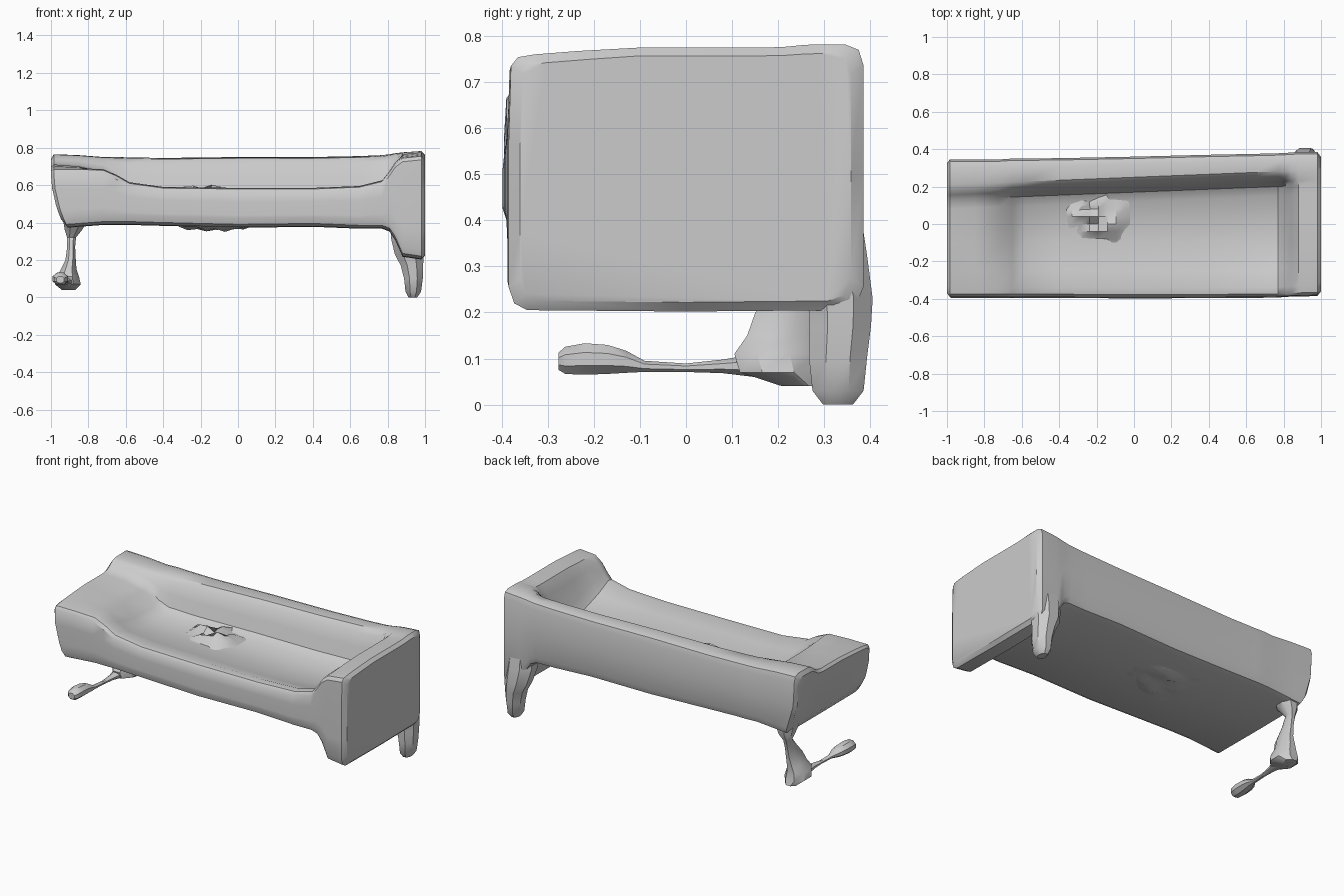
import bpy, bmesh, random
from math import cos, sin, tau, radians

random.seed(4)


def finish(bm, name):
    bmesh.ops.recalc_face_normals(bm, faces=bm.faces)
    me = bpy.data.meshes.new(name)
    bm.to_mesh(me)
    bm.free()
    ob = bpy.data.objects.new(name, me)
    bpy.context.collection.objects.link(ob)
    bpy.ops.object.select_all(action='DESELECT')
    ob.select_set(True)
    bpy.context.view_layer.objects.active = ob
    bpy.ops.object.shade_smooth_by_angle(angle=radians(35))
    return ob


def loft(name, rings):
    """Skin a list of equal-length point rings and cap both ends."""
    bm = bmesh.new()
    loops = [[bm.verts.new(p) for p in r] for r in rings]
    n = len(loops[0])
    for a, b in zip(loops, loops[1:]):
        for i in range(n):
            j = (i + 1) % n
            bm.faces.new((a[i], a[j], b[j], b[i]))
    bm.faces.new(loops[0])
    bm.faces.new(loops[-1][::-1])
    return finish(bm, name)


def section(x, yf, yb, bot, front, seat, back):
    """Side profile of the sofa at one station along its length."""
    yi = .17 + .04 * x
    rise = back - seat
    pts = [(yf + .04, bot), (yf + .012, bot + .015), (yf, bot + .05),
           (yf, bot * .7 + front * .3), (yf, bot * .35 + front * .65),
           (yf + .005, front - .025), (yf + .02, front - .006), (yf + .055, front),
           (yf + .15, front + (seat - front) * .5), (-.1, seat), (yi - .05, seat),
           (yi, seat + rise * .15), (yi + .025, seat + rise * .5),
           (yi + .05, seat + rise * .84), (yi + .08, seat + rise * .97),
           (yb - .04, back), (yb - .01, back - .012), (yb, back - .045),
           (yb, bot * .5 + back * .5), (yb, bot + .05),
           (yb - .015, bot + .012), (yb - .05, bot), (0, bot - .003)]
    # the left end curves inward toward its base
    lean = .85 if x < -.9 else 0
    return [(x + lean * max(0, .67 - z) ** 2, y, z) for y, z in pts]


# Sofa body: x, front y, back y, underside z, front rim z, seat z, backrest z
stations = [
    (-1.0, -.375, .325, .42, .68, .695, .74),
    (-.985, -.395, .345, .375, .69, .71, .765),
    (-.85, -.395, .345, .38, .69, .70, .76),
    (-.72, -.395, .345, .39, .685, .67, .75),
    (-.65, -.395, .35, .39, .655, .59, .75),
    (-.58, -.395, .35, .39, .615, .555, .748),
    (-.4, -.395, .352, .385, .59, .545, .745),
    (0, -.398, .36, .375, .585, .54, .75),
    (.4, -.396, .37, .38, .585, .53, .75),
    (.65, -.395, .375, .37, .595, .53, .755),
    (.77, -.393, .378, .37, .625, .535, .76),
    (.81, -.39, .38, .355, .675, .59, .765),
    (.84, -.388, .382, .31, .72, .70, .77),
    (.88, -.388, .384, .22, .75, .765, .775),
    (.98, -.385, .385, .205, .76, .775, .782),
    (1.0, -.36, .358, .225, .742, .757, .762),
]
loft("sofa_body", [section(*s) for s in stations])


def tube(name, rows, sides=8, along='z'):
    """Rows are x, y, z, half width, half depth; rings face z or y."""
    rings = []
    for x, y, z, a, b in rows:
        ring = []
        for k in range(sides):
            c, s = a * cos(tau * (k + .5) / sides), b * sin(tau * (k + .5) / sides)
            ring.append((x + c, y + s, z) if along == 'z' else (x + c, y, z + s))
        rings.append(ring)
    return loft(name, rings)


# Right rear leg
tube("right_rear_leg", [
    (.935, .33, 0, .025, .035), (.937, .33, .03, .045, .06),
    (.938, .33, .1, .054, .068), (.93, .335, .17, .065, .072),
    (.915, .335, .23, .083, .076), (.905, .315, .32, .095, .085),
    (.905, .30, .42, .085, .085)])

# Left rear leg, pinched under the body
tube("left_rear_leg", [
    (-.905, .25, .04, .04, .045), (-.91, .20, .07, .075, .09),
    (-.91, .19, .11, .065, .092), (-.905, .205, .15, .045, .078),
    (-.895, .215, .20, .03, .07), (-.892, .25, .27, .023, .045),
    (-.89, .275, .32, .026, .03), (-.88, .27, .36, .05, .055),
    (-.87, .25, .41, .07, .08)])

# Thin floor strand running forward to a small foot
tube("left_strand_and_foot", [
    (-.915, .17, .085, .045, .03), (-.92, .08, .083, .022, .016),
    (-.925, 0, .08, .013, .01), (-.93, -.09, .083, .015, .013),
    (-.94, -.13, .093, .035, .026), (-.947, -.17, .098, .042, .034),
    (-.95, -.22, .099, .044, .037), (-.95, -.262, .096, .036, .032),
    (-.95, -.277, .094, .022, .02)], along='y')


def crumple(name, cx, cy, z, w, d, h, n=8):
    """Ragged patch of crumpled surface, sunk into the body at its edge."""
    bm = bmesh.new()
    bmesh.ops.create_grid(bm, x_segments=n, y_segments=n, size=.5)
    for v in bm.verts:
        r2 = 4 * (v.co.x ** 2 + v.co.y ** 2)
        fall = max(0, 1 - r2 ** 2)
        v.co = (cx + v.co.x * w, cy + v.co.y * d,
                z + h * (fall * random.uniform(.1, 1.0) - .15))
    return finish(bm, name)


# Crumpled patches on the seat and its underside
crumple("seat_crumple", -.19, .04, .54, .38, .32, .08)
crumple("underside_crumple", -.12, .03, .375, .4, .3, -.03)
